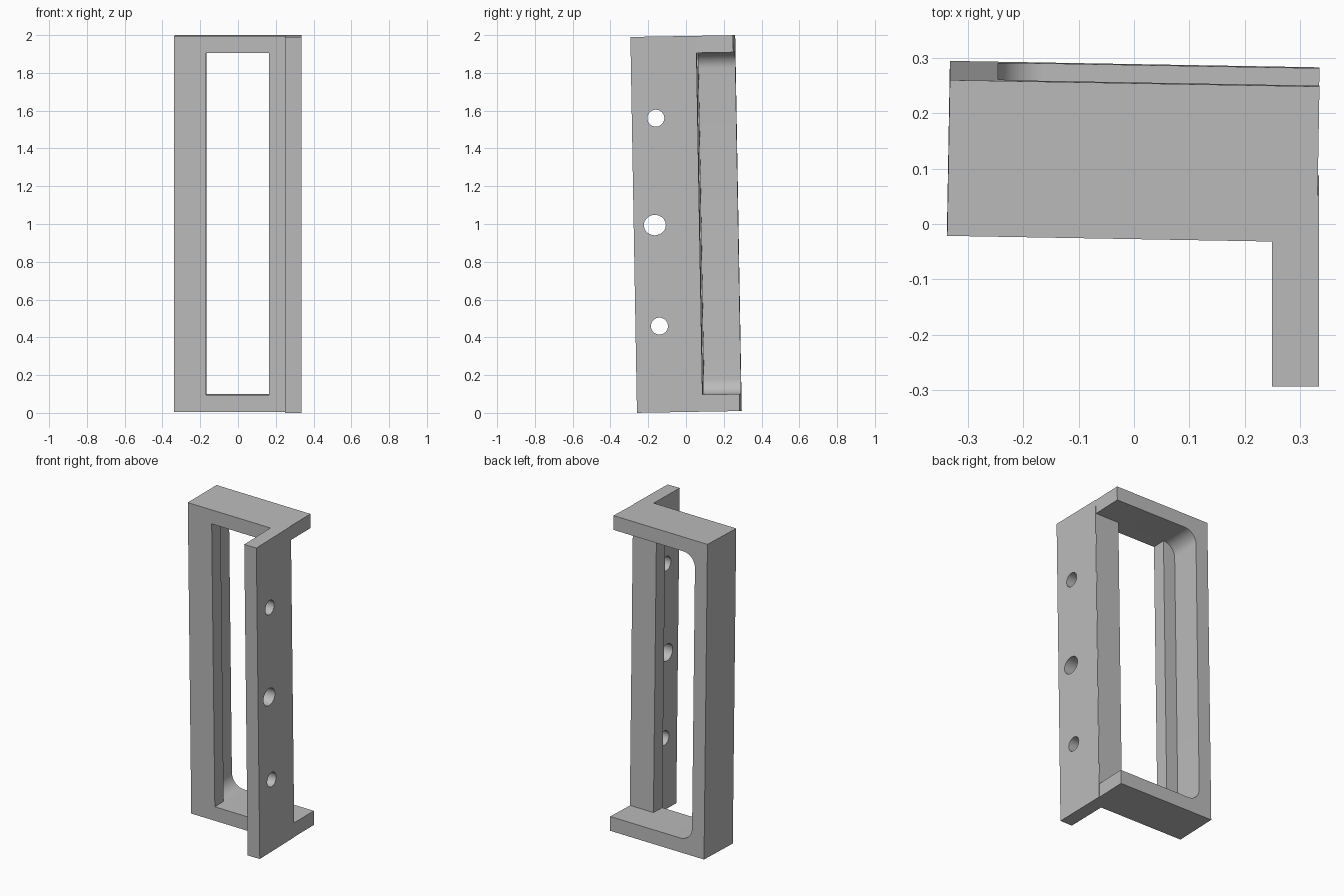
import bpy, math
from mathutils import Matrix, Vector

if "Cube" in bpy.data.objects:
    bpy.data.objects.remove(bpy.data.objects["Cube"])

grey = bpy.data.materials.new("plain_grey")
grey.diffuse_color = (0.5, 0.5, 0.5, 1)
grey.use_nodes = True
grey.node_tree.nodes["Principled BSDF"].inputs["Base Color"].default_value = grey.diffuse_color

# The bracket leans slightly; the frame is also turned slightly about z
LEAN = Matrix.Translation((0, 0, 1)) @ Matrix.Rotation(math.radians(1), 4, 'X')
TURN = LEAN @ Matrix.Rotation(math.radians(-1), 4, 'Z')
ALONG_Y = Matrix(((1, 0, 0, 0), (0, 0, -1, 0), (0, 1, 0, 0), (0, 0, 0, 1)))
ALONG_X = Matrix(((0, 0, 1, 0), (1, 0, 0, 0), (0, 1, 0, 0), (0, 0, 0, 1)))


def rect(u0, u1, v0, v1):
    return [(u0, v0), (u1, v0), (u1, v1), (u0, v1)]


def arc(cu, cv, ru, rv, a0, a1, n):
    return [(cu + ru * math.cos(math.radians(a0 + (a1 - a0) * i / n)),
             cv + rv * math.sin(math.radians(a0 + (a1 - a0) * i / n)))
            for i in range(n + 1)]


def slab(name, loops, start, end, axes, place):
    """Extrude a filled outline (with holes) between two depths."""
    curve = bpy.data.curves.new(name, 'CURVE')
    curve.dimensions = '2D'
    curve.fill_mode = 'BOTH'
    curve.extrude = (end - start) / 2
    for pts in loops:
        s = curve.splines.new('POLY')
        s.points.add(len(pts) - 1)
        for p, (u, v) in zip(s.points, pts):
            p.co = (u, v, 0, 1)
        s.use_cyclic_u = True
    curve.materials.append(grey)
    obj = bpy.data.objects.new(name, curve)
    bpy.context.collection.objects.link(obj)
    mid = (start + end) / 2
    offset = Vector((0, mid, 0)) if axes is ALONG_Y else Vector((mid, 0, 0))
    obj.matrix_world = place @ Matrix.Translation(offset) @ axes
    bpy.ops.object.select_all(action='DESELECT')
    obj.select_set(True)
    bpy.context.view_layer.objects.active = obj
    bpy.ops.object.convert(target='MESH')
    bpy.ops.object.shade_smooth_by_angle(angle=math.radians(30))
    return bpy.context.object


L, R, H = -0.338, 0.331, 0.995      # frame sides and half height
IN, HI, F = -0.251, 0.905, 0.083    # pocket left side, half height, fillet

# Front plate with the tall window
slab("front_plate", [rect(L, R, -H, H), rect(-0.169, 0.165, -HI, HI)],
     -0.01, 0.077, ALONG_Y, TURN)

# C-shaped rim behind the plate, open on the right, rounded inside corners
rim = [(R, -HI), (R, -H), (L, -H), (L, H), (R, H), (R, HI)]
rim += arc(IN + F, HI - F, F, F, 90, 180, 12)
rim += arc(IN + F, -HI + F, F, F, 180, 270, 12)
slab("back_rim", [rim], 0.077, 0.272, ALONG_Y, TURN)

# Mounting flange with three bolt holes
holes = [(-0.15, 0.563, 0.045, 0.045), (-0.165, -0.003, 0.058, 0.054),
         (-0.15, -0.538, 0.045, 0.045)]
slab("mounting_flange",
     [rect(-0.277, 0.07, -H, H)] + [arc(*h, 0, 348.75, 31) for h in holes],
     0.25, 0.335, ALONG_X, LEAN)
